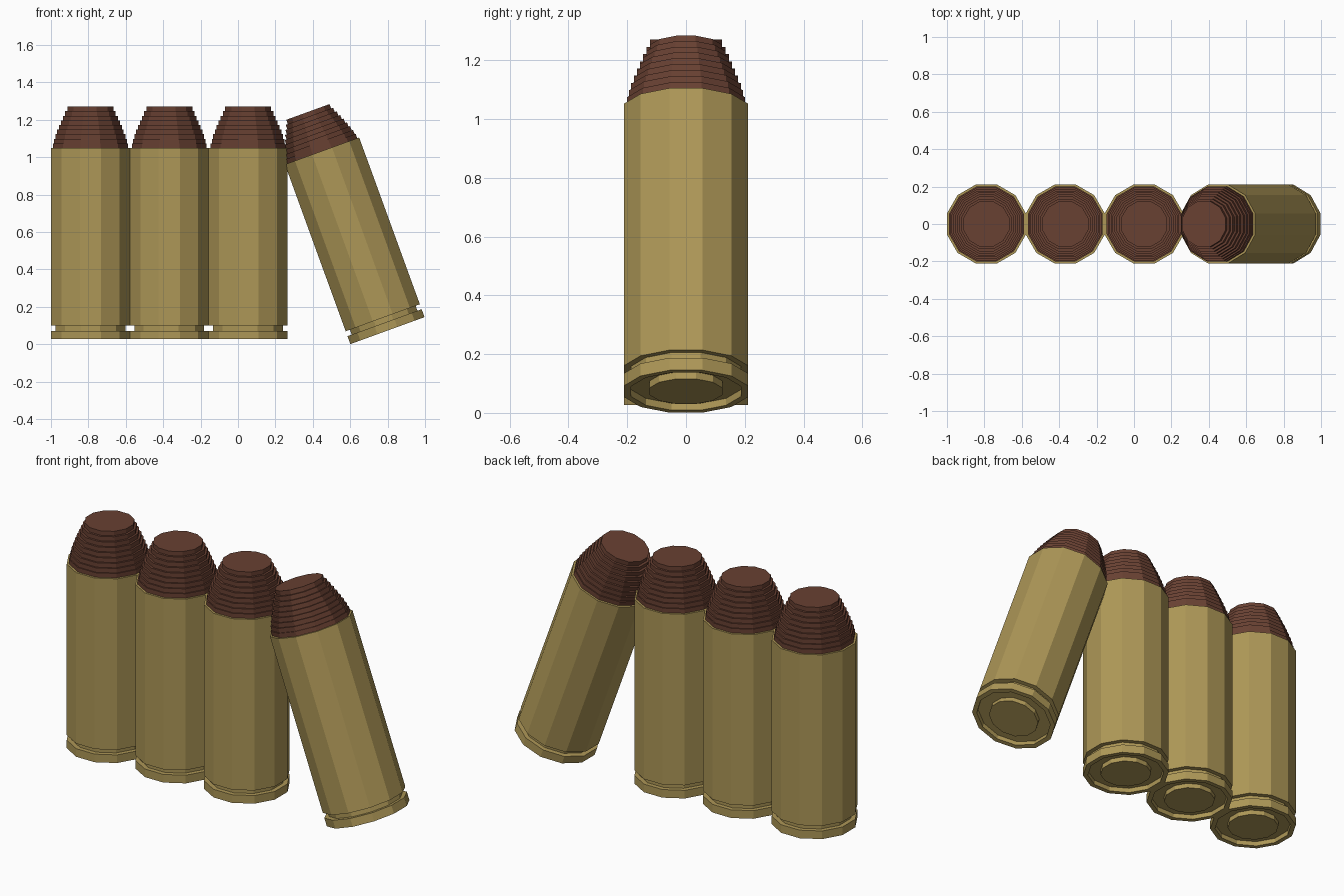
import bpy, bmesh, math

if "Cube" in bpy.data.objects:
    bpy.data.objects.remove(bpy.data.objects["Cube"])

SIDES = 12
TILT = math.radians(20)


def material(name, color):
    m = bpy.data.materials.new(name)
    m.diffuse_color = (*color, 1)
    m.use_nodes = True
    m.node_tree.nodes["Principled BSDF"].inputs["Base Color"].default_value = m.diffuse_color
    return m


brass = material("brass", (0.42, 0.31, 0.095))
copper = material("dark copper", (0.14, 0.052, 0.032))


def lathe(name, profile, mat, x, z, tilt):
    """Spin a closed (radius, height) profile around z with flat facets facing x and y."""
    bm = bmesh.new()
    rings = []
    for r, h in profile:
        if r == 0:
            rings.append([bm.verts.new((0, 0, h))] * SIDES)
            continue
        big = r / math.cos(math.pi / SIDES)
        angles = [2 * math.pi * (i + 0.5) / SIDES for i in range(SIDES)]
        rings.append([bm.verts.new((big * math.cos(a), big * math.sin(a), h)) for a in angles])
    for low, high in zip(rings, rings[1:]):
        for i in range(SIDES):
            j = (i + 1) % SIDES
            bm.faces.new(dict.fromkeys((low[i], low[j], high[j], high[i])))
    bmesh.ops.recalc_face_normals(bm, faces=bm.faces)
    mesh = bpy.data.meshes.new(name)
    bm.to_mesh(mesh)
    bm.free()
    mesh.materials.append(mat)
    ob = bpy.data.objects.new(name, mesh)
    ob.location = (x, 0, z)
    ob.rotation_euler = (0, -tilt, 0)
    bpy.context.collection.objects.link(ob)


# Casing: flush primer, ring recess, rim, extractor groove, wall, mouth
casing = [(0, 0), (0.125, 0), (0.125, 0.025), (0.187, 0.025), (0.187, 0), (0.211, 0),
          (0.211, 0.045), (0.187, 0.045), (0.187, 0.073), (0.211, 0.073),
          (0.211, 1.022), (0, 1.022)]

# Bullet: stack of narrowing steps
STEPS = 9
tip = [(0, 1.022)]
for s in range(STEPS):
    r = 0.2 - 0.077 * (s / (STEPS - 1)) ** 1.25
    tip += [(r, 1.022 + 0.222 * s / STEPS), (r, 1.022 + 0.222 * (s + 1) / STEPS)]
tip.append((0, 1.244))

# Three upright rounds and one leaning against them
places = [(-0.789 + 0.4215 * i, 0.027, 0) for i in range(3)] + [(0.799, 0.073, TILT)]
for n, (x, z, tilt) in enumerate(places, 1):
    lathe(f"casing_{n}", casing, brass, x, z, tilt)
    lathe(f"bullet_{n}", tip, copper, x, z, tilt)
